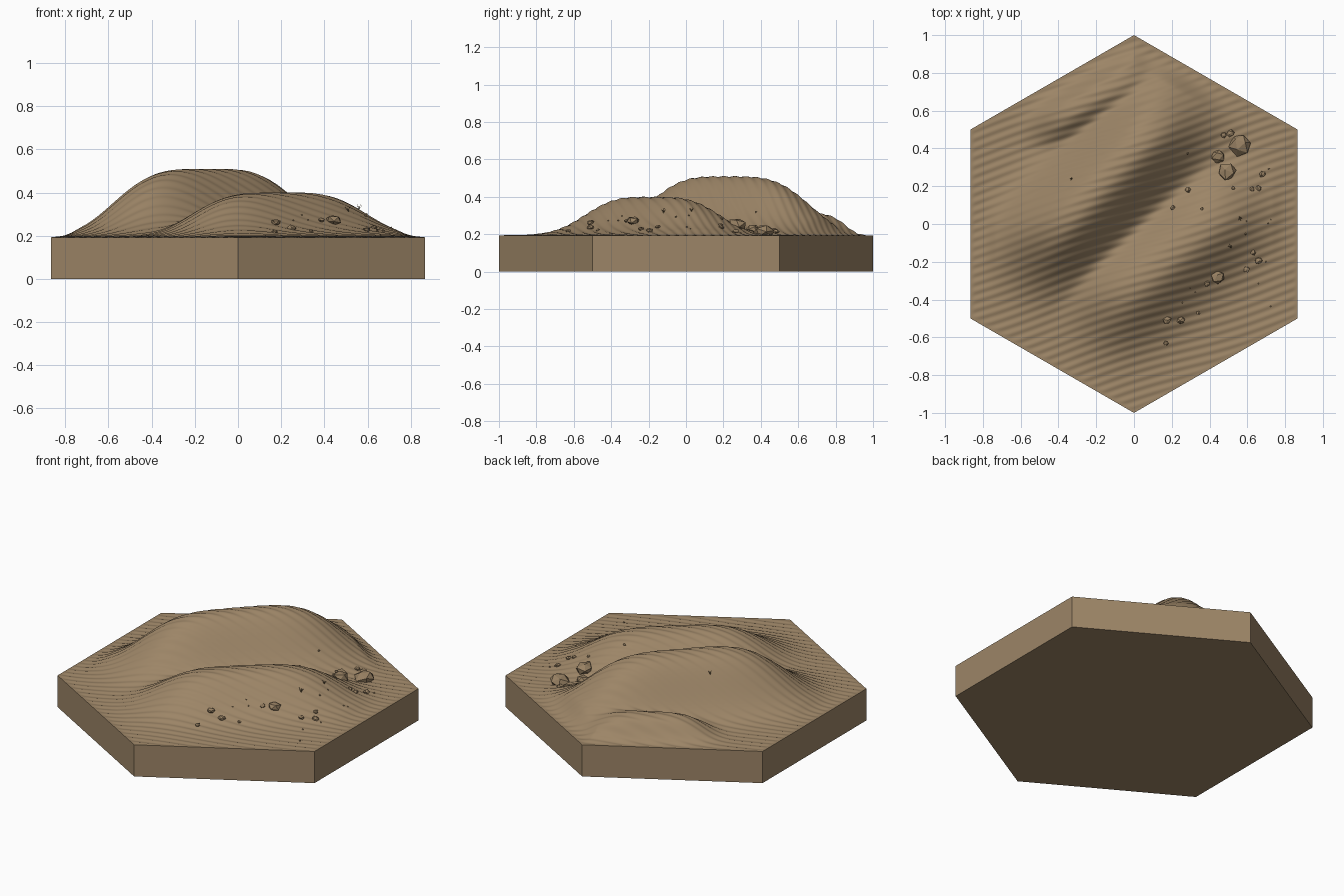
import bpy, bmesh, math, random
from mathutils import Vector, Matrix

if "Cube" in bpy.data.objects:
    bpy.data.objects.remove(bpy.data.objects["Cube"])

random.seed(4)
N = 110          # grid steps from tile centre to corner
BASE = 0.193     # level of the flat sand


def material(name, rgb):
    m = bpy.data.materials.new(name)
    m.diffuse_color = (*rgb, 1)
    m.use_nodes = True
    m.node_tree.nodes["Principled BSDF"].inputs["Base Color"].default_value = m.diffuse_color
    return m


SAND = material("sand", (0.335, 0.235, 0.135))
ROCK = material("sandstone", (0.315, 0.22, 0.125))
STRAW = material("dry_grass", (0.22, 0.16, 0.08))

# Dunes: centre x, y, ridge angle, height, half length, windward width, lee width
DUNES = [(-0.14, 0.22, 46, 0.315, 0.60, 0.235, 0.23),
         (0.20, -0.19, 40, 0.205, 0.53, 0.23, 0.215),
         (-0.21, 0.65, 31, 0.118, 0.32, 0.14, 0.11)]


def dune(x, y, cx, cy, angle, height, length, wind, lee):
    a = math.radians(angle)
    u = (x - cx) * math.cos(a) + (y - cy) * math.sin(a)
    v = -(x - cx) * math.sin(a) + (y - cy) * math.cos(a)
    across = (v / wind) ** 2.5 if v > 0 else (v / lee) ** 2
    return height * math.exp(-abs(u / length) ** 4 - across)


def smooth(t):
    t = max(0, min(1, t))
    return t * t * (3 - 2 * t)


def ground(x, y):
    h = sum(dune(x, y, *d) ** 3 for d in DUNES) ** (1 / 3)
    # wind ripples, slightly wavy
    s = y * math.cos(0.3) - x * math.sin(0.3) + 0.012 * math.sin(5 * x + 2 * y)
    ripple = 0.0025 * math.sin(2 * math.pi * s / 0.045)
    # level out towards the straight rim
    gap = math.sqrt(3) / 2 - max(abs(x), abs(x) / 2 + abs(y) * math.sqrt(3) / 2)
    return BASE + h * smooth(gap / 0.14) + ripple * smooth(gap / 0.03)


def finish(bm, name, mat):
    me = bpy.data.meshes.new(name)
    bm.to_mesh(me)
    bm.free()
    me.materials.append(mat)
    ob = bpy.data.objects.new(name, me)
    bpy.context.collection.objects.link(ob)
    return ob


# Hexagonal tile with the dune surface on top
bm = bmesh.new()
grid = {}
steps = range(-N, N + 1)
for q in steps:
    for r in steps:
        if abs(q + r) <= N:
            x, y = q / N * math.sqrt(3) / 2, (r + q / 2) / N
            grid[q, r] = bm.verts.new((x, y, ground(x, y)))
for q in steps:
    for r in steps:
        for tri in (((q, r), (q + 1, r), (q, r + 1)),
                    ((q + 1, r), (q + 1, r + 1), (q, r + 1))):
            if all(k in grid for k in tri):
                bm.faces.new([grid[k] for k in tri])

# Straight side walls and flat bottom
rim = [e for e in bm.edges if e.is_boundary]
ext = bmesh.ops.extrude_edge_only(bm, edges=rim)["geom"]
foot = [v for v in ext if isinstance(v, bmesh.types.BMVert)]
for v in foot:
    v.co.z = 0
low = [e for e in ext if isinstance(e, bmesh.types.BMEdge) and e.is_boundary]
bmesh.ops.contextual_create(bm, geom=low)
bmesh.ops.recalc_face_normals(bm, faces=bm.faces)
# Merge each wall into one flat face
wall_edges = list({e for v in foot for e in v.link_edges})
bmesh.ops.dissolve_limit(bm, angle_limit=0.05, verts=foot, edges=wall_edges)
tile = finish(bm, "dune_tile", SAND)
bpy.context.view_layer.objects.active = tile
tile.select_set(True)
bpy.ops.object.shade_smooth_by_angle(angle=math.radians(35))

# Faceted rocks: x, y, radius
ROCKS = [(.565, .42, .062), (.49, .275, .052), (.445, .36, .038), (.51, .48, .022),
         (.475, .47, .018), (.44, -.28, .038), (.25, -.51, .024), (.175, -.51, .024),
         (.17, -.63, .016), (.285, .18, .016), (.205, .085, .014), (.595, -.24, .018),
         (.63, -.15, .016), (.66, -.195, .022), (.385, -.315, .017), (.68, .265, .019),
         (.625, .185, .014), (.66, .19, .017), (.525, .19, .011), (.34, -.47, .011),
         (.36, .08, .009)]
bm = bmesh.new()
for x, y, rad in ROCKS:
    turn = Matrix.Rotation(random.uniform(0, 6.28), 4, (random.random(), random.random(), 1))
    place = (Matrix.Translation((x, y, ground(x, y) + rad * 0.2))
             @ Matrix.Diagonal((1, 1, 0.7, 1)) @ turn)
    new = bmesh.ops.create_icosphere(bm, subdivisions=1, radius=rad)["verts"]
    for v in new:
        v.co = place @ (v.co * random.uniform(0.8, 1.12))
# Scattered pebbles on the lee side
for i in range(12):
    x, y = random.uniform(.25, .75), random.uniform(-.6, .4)
    new = bmesh.ops.create_icosphere(bm, subdivisions=1, radius=random.uniform(.003, .006))["verts"]
    bmesh.ops.translate(bm, verts=new, vec=(x, y, ground(x, y) + 0.001))
finish(bm, "rocks", ROCK)

# Tufts of thin dry blades
bm = bmesh.new()
for x, y in [(.51, -.12), (-.33, .24), (.56, .03)]:
    for i in range(6):
        a = i * math.pi / 3 + random.uniform(-.3, .3)
        lean = Vector((math.cos(a), math.sin(a), random.uniform(1.2, 2.5))).normalized()
        m = (Matrix.Translation(Vector((x, y, ground(x, y))) + lean * 0.012)
             @ lean.to_track_quat('Z', 'Y').to_matrix().to_4x4())
        bmesh.ops.create_cone(bm, cap_ends=True, segments=3, radius1=0.002,
                              radius2=0, depth=0.03, matrix=m)
finish(bm, "grass_tufts", STRAW)
